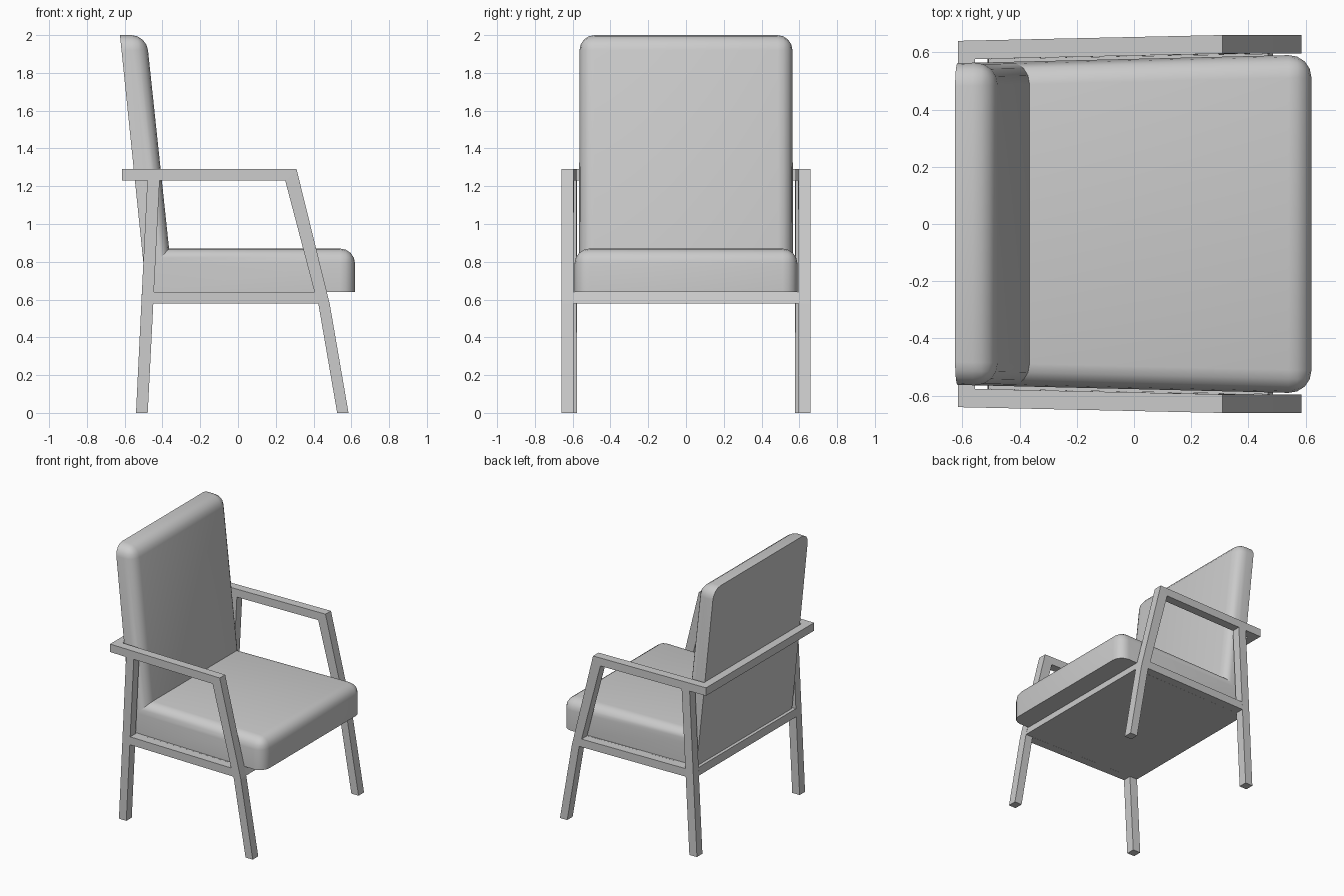
import bpy, bmesh

if "Cube" in bpy.data.objects:
    bpy.data.objects.remove(bpy.data.objects["Cube"])


def material(name, rgb):
    m = bpy.data.materials.new(name)
    m.use_nodes = True
    col = (*rgb, 1)
    m.diffuse_color = col
    m.node_tree.nodes["Principled BSDF"].inputs["Base Color"].default_value = col
    return m


grey = material("plain light grey", (0.6, 0.6, 0.6))


def inner(x):
    """Inside face of the side frames, widening towards the front."""
    return 0.575 + 0.022 * (min(x, 0.31) + 0.61)


def prism(profile, near, far):
    """Extrude an xz profile between two y functions of x."""
    bm = bmesh.new()
    a = [bm.verts.new((x, near(x), z)) for x, z in profile]
    b = [bm.verts.new((x, far(x), z)) for x, z in profile]
    bm.faces.new(a)
    bm.faces.new(b[::-1])
    n = len(a)
    for i in range(n):
        j = (i + 1) % n
        bm.faces.new((a[j], a[i], b[i], b[j]))
    bmesh.ops.recalc_face_normals(bm, faces=bm.faces)
    return bm


def finish(bm, name):
    me = bpy.data.meshes.new(name)
    bm.to_mesh(me)
    bm.free()
    ob = bpy.data.objects.new(name, me)
    bpy.context.collection.objects.link(ob)
    me.materials.append(grey)
    return ob


# Side frames: armrest, bent front leg, raked rear leg, lower rail
low, high, arm_low, arm_high = 0.58, 0.64, 1.23, 1.29
parts = {
    "armrest": [(-0.615, arm_low), (0.25, arm_low), (0.31, arm_high), (-0.615, arm_high)],
    "front_leg": [(0.525, 0), (0.585, 0), (0.485, low), (0.31, arm_high),
                  (0.25, arm_low), (0.405, high), (0.425, low)],
    "rear_leg": [(-0.54, 0), (-0.478, 0), (-0.415, arm_low), (-0.48, arm_low)],
    "side_rail": [(-0.453, low), (0.425, low), (0.405, high), (-0.448, high)],
}
for side, s in (("left", 1), ("right", -1)):
    for part, profile in parts.items():
        bm = prism(profile, lambda x: s * inner(x), lambda x: s * (inner(x) + 0.065))
        finish(bm, side + "_" + part)

# Cross pieces joining the two side frames
cross = {
    "back_bar": [(-0.615, arm_low), (-0.555, arm_low), (-0.555, arm_high), (-0.615, arm_high)],
    "seat_board": [(-0.512, low), (0.485, low), (0.468, high), (-0.509, high)],
}
for name, profile in cross.items():
    finish(prism(profile, lambda x: -inner(x), inner), name)

# One-piece L-shaped cushion with rounded front and top edges
outline = [(-0.485, high), (0.62, high), (0.62, 0.87), (-0.365, 0.87),
           (-0.485, 2.0), (-0.625, 2.0)]


def half(x):
    return 0.577 + 0.024 * x


bm = prism(outline, lambda x: -half(x), half)


def rounded(e):
    """Keep the flat rear, the underside and the inner fold sharp."""
    p, q = (v.co for v in e.verts)
    mid = (p + q) / 2
    across = abs(p.y) > 0 and p.y * q.y < 0
    if across:
        return mid.z > 0.8 and (mid.x > 0.5 or (mid.z > 1.9 and mid.x > -0.55))
    at_rear = p.x < -0.4 and q.x < -0.4
    return mid.z > 0.7 and not (at_rear and mid.z < 1.9)


edges = [e for e in bm.edges if rounded(e)]
bmesh.ops.bevel(bm, geom=edges, offset=0.08, offset_type='OFFSET', segments=4,
                profile=0.5, affect='EDGES', clamp_overlap=True)
cushion = finish(bm, "seat_and_back_cushion")
bpy.ops.object.select_all(action='DESELECT')
cushion.select_set(True)
bpy.context.view_layer.objects.active = cushion
bpy.ops.object.shade_smooth_by_angle(angle=0.6)
